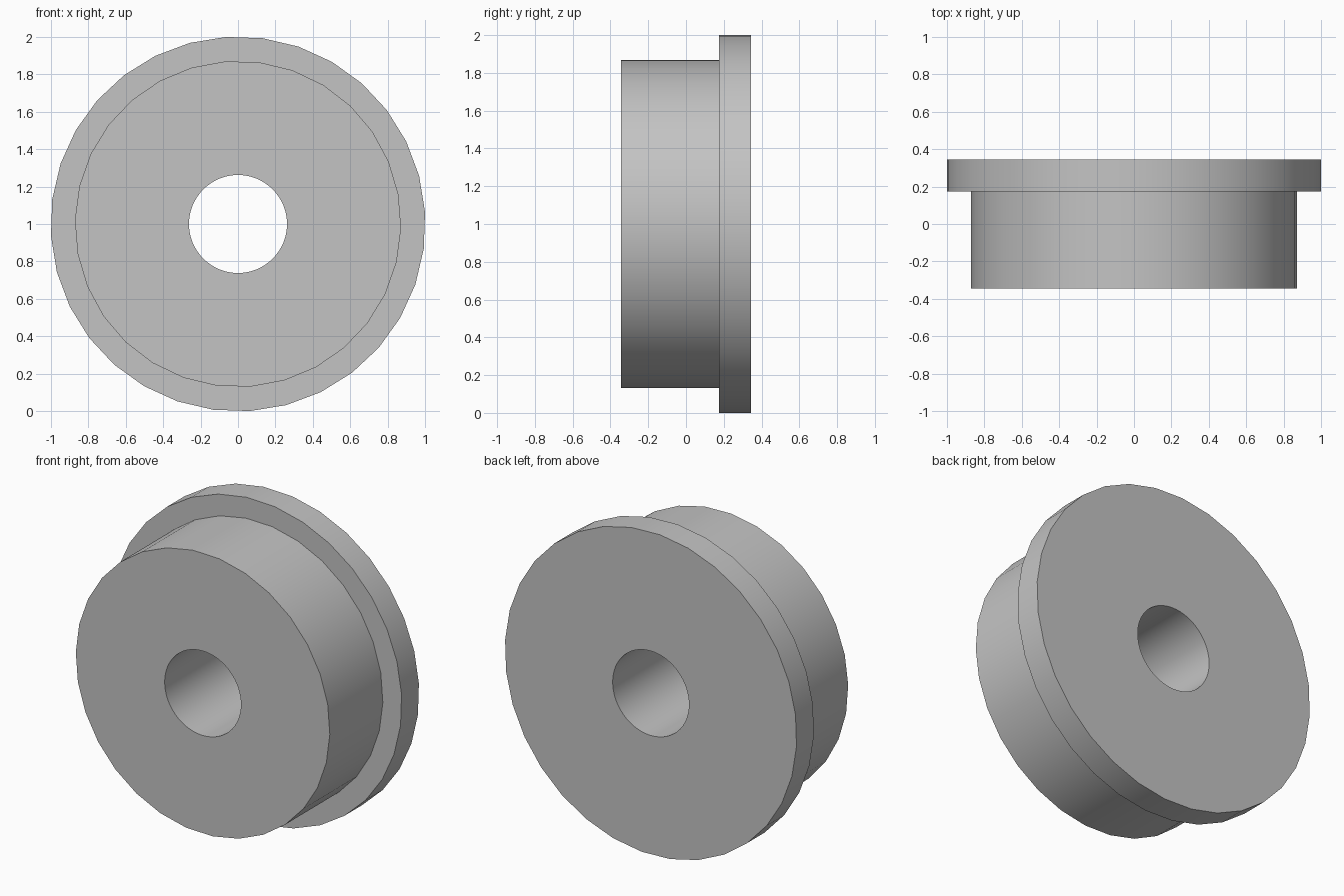
import bpy, bmesh, math

cube = bpy.data.objects.get("Cube")
if cube:
    bpy.data.objects.remove(cube, do_unlink=True)

FRONT, STEP, BACK = -0.345, 0.175, 0.345
# Radius, side count and turn in degrees of each round
BODY = (0.872, 30, 10.5)
FLANGE = (1.002, 32, 3.65)
BORE = (0.262, 64, 0)

grey = bpy.data.materials.new("light grey")
grey.use_nodes = True
colour = (0.55, 0.55, 0.55, 1)
grey.diffuse_color = colour
grey.node_tree.nodes["Principled BSDF"].inputs["Base Color"].default_value = colour

bm = bmesh.new()


def loop(shape, y):
    """Closed ring of edges around the y axis."""
    radius, sides, turn = shape
    verts = []
    for i in range(sides):
        a = math.radians(turn) + math.tau * i / sides
        verts.append(bm.verts.new((radius * math.cos(a), y, 1 + radius * math.sin(a))))
    edges = [bm.edges.new((verts[i - 1], verts[i])) for i in range(sides)]
    return verts, edges


def wall(a, b):
    """Round wall between two matching rings."""
    for i in range(len(a[0])):
        bm.faces.new((a[0][i - 1], a[0][i], b[0][i], b[0][i - 1]))


def annulus(outer, inner):
    """Flat ring face between two rings in one plane."""
    bmesh.ops.triangle_fill(bm, edges=outer[1] + inner[1],
                            use_beauty=True, normal=(0, -1, 0))


body_front, body_back = loop(BODY, FRONT), loop(BODY, STEP)
flange_front, flange_back = loop(FLANGE, STEP), loop(FLANGE, BACK)
bore_front, bore_back = loop(BORE, FRONT), loop(BORE, BACK)

# Flat faces first, then the round walls
annulus(body_front, bore_front)
annulus(flange_front, body_back)
annulus(flange_back, bore_back)
wall(body_front, body_back)
wall(flange_front, flange_back)
wall(bore_front, bore_back)
bmesh.ops.recalc_face_normals(bm, faces=bm.faces)

mesh = bpy.data.meshes.new("flanged_bushing")
bm.to_mesh(mesh)
bm.free()
mesh.materials.append(grey)
bushing = bpy.data.objects.new("flanged_bushing", mesh)
bpy.context.collection.objects.link(bushing)

for other in bpy.context.selected_objects:
    other.select_set(False)
bushing.select_set(True)
bpy.context.view_layer.objects.active = bushing
bpy.ops.object.shade_smooth_by_angle(angle=math.radians(30))
